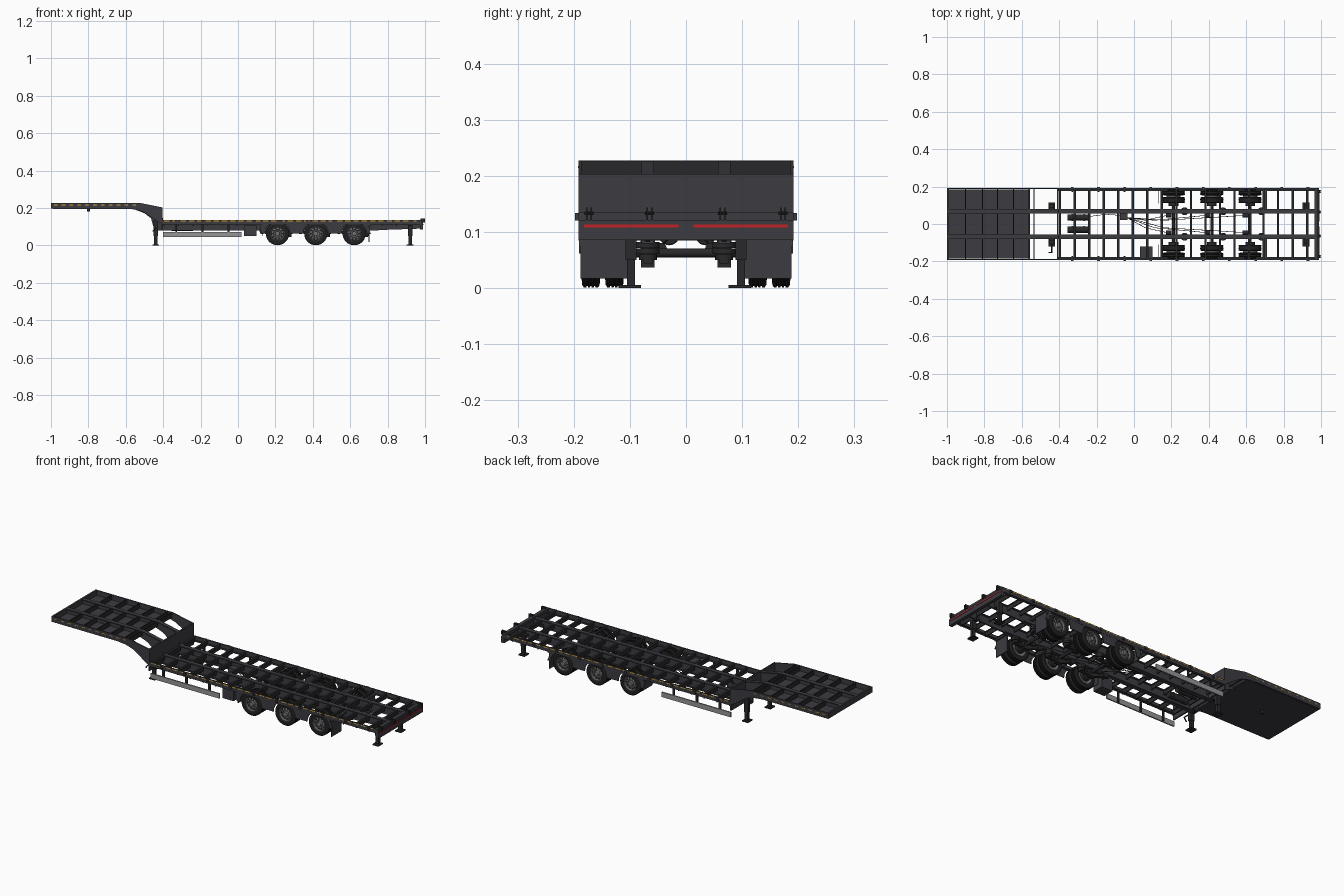
import bpy, bmesh, math
from mathutils import Vector, Matrix

if "Cube" in bpy.data.objects:
    bpy.data.objects.remove(bpy.data.objects["Cube"])


def material(name, r, g, b):
    m = bpy.data.materials.new(name)
    m.diffuse_color = (r, g, b, 1)
    m.use_nodes = True
    m.node_tree.nodes["Principled BSDF"].inputs["Base Color"].default_value = m.diffuse_color
    return m


FRAME = material("charcoal paint", 0.045, 0.043, 0.052)
BLACK = material("black steel", 0.022, 0.022, 0.024)
RUBBER = material("tyre rubber", 0.014, 0.014, 0.015)
RIM = material("wheel grey", 0.17, 0.17, 0.18)
ALU = material("aluminium", 0.30, 0.30, 0.31)
RED = material("red reflector", 0.55, 0.015, 0.02)
YELLOW = material("yellow reflector", 0.75, 0.42, 0.04)

SIDES = (-1, 1)
WHEELS = (0.211, 0.416, 0.621)
HUB_Z, TYRE_R, BEAM_Y = 0.063, 0.062, 0.068


class Part:
    """Collects simple solids into one object."""
    def __init__(self):
        self.bm = bmesh.new()

    def box(self, x0, x1, y0, y1, z0, z1):
        m = Matrix.Translation(((x0 + x1) / 2, (y0 + y1) / 2, (z0 + z1) / 2)) @ \
            Matrix.Diagonal((abs(x1 - x0), abs(y1 - y0), abs(z1 - z0), 1))
        bmesh.ops.create_cube(self.bm, size=1, matrix=m)

    def prism(self, pts, y0, y1):
        """Extrude an x-z outline from y0 to y1."""
        a = [self.bm.verts.new((x, y0, z)) for x, z in pts]
        b = [self.bm.verts.new((x, y1, z)) for x, z in pts]
        self.bm.faces.new(a)
        self.bm.faces.new(b[::-1])
        for i in range(len(pts)):
            j = (i + 1) % len(pts)
            self.bm.faces.new((a[j], a[i], b[i], b[j]))

    def cyl(self, p, q, r, r2=None, n=16):
        p, q = Vector(p), Vector(q)
        rot = (q - p).to_track_quat('Z', 'Y').to_matrix().to_4x4()
        bmesh.ops.create_cone(self.bm, cap_ends=True, segments=n, radius1=r,
                              radius2=r if r2 is None else r2, depth=(q - p).length,
                              matrix=Matrix.Translation((p + q) / 2) @ rot)

    def lathe(self, prof, cx, cz, s=1, n=36, closed=True):
        """Spin (radius, y) points about a y axis through cx, cz."""
        rings = [[self.bm.verts.new((cx + r * math.cos(2 * math.pi * k / n), s * y,
                                     cz + r * math.sin(2 * math.pi * k / n)))
                  for k in range(n)] for r, y in prof]
        for i in range(len(rings) if closed else len(rings) - 1):
            a, b = rings[i], rings[(i + 1) % len(rings)]
            for k in range(n):
                self.bm.faces.new((a[k], a[(k + 1) % n], b[(k + 1) % n], b[k]))

    def done(self, name, mat, smooth=False):
        bmesh.ops.recalc_face_normals(self.bm, faces=self.bm.faces)
        me = bpy.data.meshes.new(name)
        self.bm.to_mesh(me)
        self.bm.free()
        me.materials.append(mat)
        ob = bpy.data.objects.new(name, me)
        bpy.context.collection.objects.link(ob)
        if smooth:
            bpy.ops.object.select_all(action='DESELECT')
            ob.select_set(True)
            bpy.context.view_layer.objects.active = ob
            bpy.ops.object.shade_smooth_by_angle(angle=math.radians(35))


# gooseneck: outer curved side plates
neck = [(-1, 0.228), (-0.53, 0.228), (-0.405, 0.203), (-0.405, 0.115), (-0.425, 0.125),
        (-0.445, 0.138), (-0.475, 0.16), (-0.51, 0.18), (-0.55, 0.192), (-0.6, 0.197), (-1, 0.197)]
p = Part()
for s in SIDES:
    p.prism(neck, s * 0.186, s * 0.192)
p.done("gooseneck_sides", FRAME)

# gooseneck: coupling plate, end bar and rear wall
p = Part()
p.box(-0.99, -0.56, -0.185, 0.185, 0.196, 0.201)
p.box(-1, -0.99, -0.192, 0.192, 0.197, 0.228)
p.box(-0.411, -0.403, -0.192, 0.192, 0.085, 0.204)
p.done("gooseneck_plates", FRAME)

# main beams, running from gooseneck to tail, with flanges on the deck
beam = [(-0.99, 0.226), (-0.53, 0.226), (-0.41, 0.201), (-0.40, 0.13), (0.98, 0.13), (0.98, 0.09),
        (0.75, 0.082), (-0.43, 0.082), (-0.452, 0.10), (-0.465, 0.145), (-0.5, 0.172), (-0.56, 0.195), (-0.99, 0.199)]
p = Part()
for s in SIDES:
    p.prism(beam, s * (BEAM_Y - 0.004), s * (BEAM_Y + 0.004))
    p.box(-0.405, 0.98, s * (BEAM_Y - 0.011), s * (BEAM_Y + 0.011), 0.125, 0.131)
    p.box(-0.43, 0.75, s * (BEAM_Y - 0.011), s * (BEAM_Y + 0.011), 0.080, 0.085)
    p.box(-0.99, -0.53, s * (BEAM_Y - 0.011), s * (BEAM_Y + 0.011), 0.222, 0.227)
    p.prism([(-0.53, 0.227), (-0.41, 0.202), (-0.41, 0.197), (-0.53, 0.222)],
            s * (BEAM_Y - 0.011), s * (BEAM_Y + 0.011))
p.done("main_beams", FRAME)

# cross members on gooseneck and deck
p = Part()
for x in (-0.9, -0.81, -0.73, -0.645, -0.56, -0.535):
    p.box(x - 0.003, x + 0.003, -0.186, 0.186, 0.2, 0.226)
for i in range(18):
    x = -0.395 + i * 0.0777
    p.box(x - 0.0025, x + 0.0025, -0.186, 0.186, 0.104, 0.128)
    p.box(x - 0.006, x + 0.006, -0.186, 0.186, 0.126, 0.13)
p.done("cross_members", BLACK)

# deck side rails with lashing tabs
p = Part()
for s in SIDES:
    p.box(-0.405, 0.98, s * 0.185, s * 0.192, 0.113, 0.136)
    p.box(-0.405, 0.98, s * 0.176, s * 0.192, 0.111, 0.115)
    for i in range(10):
        x = -0.33 + i * 0.14
        p.box(x - 0.007, x + 0.007, s * 0.19, s * 0.198, 0.121, 0.134)
p.done("deck_side_rails", FRAME)

# tail panel with hinges
p = Part()
p.box(0.972, 0.99, -0.192, 0.192, 0.086, 0.122)
p.box(0.965, 0.985, -0.192, 0.192, 0.12, 0.136)
p.done("tail_panel", FRAME)
p = Part()
for y in (-0.173, -0.065, 0.065, 0.173):
    for d in (-0.004, 0.004):
        p.box(0.975, 1.0, y + d - 0.0015, y + d + 0.0015, 0.122, 0.144)
    p.cyl((0.993, y - 0.008, 0.134), (0.993, y + 0.008, 0.134), 0.003, n=10)
p.done("ramp_hinges", BLACK)
p = Part()
for s in SIDES:
    p.box(0.989, 0.992, s * 0.013, s * 0.182, 0.1085, 0.1135)
p.done("tail_reflectors", RED)

# dashed side reflectors
p = Part()
for s in SIDES:
    for i in range(31):
        x = -0.395 + i * 0.044
        p.box(x, x + 0.03, s * 0.191, s * 0.1928, 0.129, 0.1335)
    for i in range(11):
        x = -0.985 + i * 0.042
        p.box(x, x + 0.02, s * 0.191, s * 0.1928, 0.214, 0.2175)
p.done("side_reflectors", YELLOW)

# tyres: twin on each side with three tread grooves
for n, (y0, y1) in enumerate(((0.111, 0.144), (0.153, 0.186))):
    w = y1 - y0
    prof = [(0.037, y0 + 0.003), (0.047, y0), (0.057, y0 + 0.001), (TYRE_R, y0 + 0.004)]
    for t in (0.3, 0.5, 0.7):
        y = y0 + w * t
        prof += [(TYRE_R, y - 0.0015), (TYRE_R - 0.003, y - 0.001),
                 (TYRE_R - 0.003, y + 0.001), (TYRE_R, y + 0.0015)]
    prof += [(TYRE_R, y1 - 0.004), (0.057, y1 - 0.001), (0.047, y1), (0.037, y1 - 0.003)]
    p = Part()
    for s in SIDES:
        for x in WHEELS:
            p.lathe(prof, x, HUB_Z, s)
    p.done(("inner", "outer")[n] + "_tyres", RUBBER, True)

# rims, hubs, hand holes and wheel nuts
rim, dark = Part(), Part()
for s in SIDES:
    for x in WHEELS:
        rim.lathe([(0.038, 0.112), (0.038, 0.184), (0.035, 0.184), (0.033, 0.172), (0.022, 0.176),
                   (0.019, 0.172), (0.013, 0.172), (0.012, 0.186), (0.0001, 0.187),
                   (0.0001, 0.114), (0.03, 0.114)], x, HUB_Z, s)
        for k in range(10):
            a = 2 * math.pi * k / 10
            c, d = math.cos(a), math.sin(a)
            q = (x + 0.028 * c, HUB_Z + 0.028 * d)
            dark.cyl((q[0], s * 0.172, q[1]), (q[0], s * 0.1755, q[1]), 0.0042, n=10)
            q = (x + 0.0162 * c, HUB_Z + 0.0162 * d)
            rim.cyl((q[0], s * 0.171, q[1]), (q[0], s * 0.176, q[1]), 0.0018, n=6)
rim.done("wheel_rims", RIM, True)
dark.done("rim_holes", RUBBER)

# axles, brake drums, trailing arms, hangers and air springs
p = Part()
for x in WHEELS:
    p.cyl((x, -0.12, HUB_Z), (x, 0.12, HUB_Z), 0.008)
    for s in SIDES:
        y = s * BEAM_Y
        p.cyl((x, s * 0.095, HUB_Z), (x, s * 0.125, HUB_Z), 0.026, n=24)
        p.prism([(x - 0.085, 0.082), (x + 0.02, 0.056), (x + 0.075, 0.05), (x + 0.075, 0.044),
                 (x - 0.02, 0.044), (x - 0.085, 0.07)], y - 0.008, y + 0.008)
        p.box(x - 0.015, x + 0.015, y - 0.012, y + 0.012, 0.037, 0.075)
        p.prism([(x - 0.1, 0.085), (x - 0.065, 0.085), (x - 0.075, 0.062), (x - 0.09, 0.062)],
                y - 0.013, y + 0.013)
        p.cyl((x - 0.04, s * 0.045, 0.07), (x - 0.01, s * 0.045, 0.07), 0.011)
        for z0, r in ((0.05, 0.016), (0.061, 0.021), (0.072, 0.021)):
            p.cyl((x + 0.06, y, z0), (x + 0.06, y, z0 + 0.01), r, n=20)
p.done("axles_and_suspension", BLACK, True)

# skirts between the wheels with round cut-outs
p = Part()
outline = [(0.69, 0.114), (0.13, 0.114), (0.115, 0.1), (0.125, 0.062)]
for x in WHEELS:
    for k in range(13):
        a = math.pi * (1 - k / 12)
        outline.append((x + 0.067 * math.cos(a), min(0.111, HUB_Z + 0.067 * math.sin(a))))
outline.append((0.71, 0.062))
for s in SIDES:
    p.prism(outline, s * 0.187, s * 0.191)
p.done("wheel_skirts", FRAME)

# mud flaps
p = Part()
for s in SIDES:
    p.box(0.697, 0.702, s * 0.105, s * 0.188, 0.017, 0.115)
    p.box(0.69, 0.71, s * 0.07, s * 0.188, 0.104, 0.114)
    p.box(0.128, 0.132, s * 0.11, s * 0.188, 0.05, 0.112)
p.done("mud_flaps", FRAME)

# side guards and their hangers
p, q = Part(), Part()
for s in SIDES:
    p.box(-0.402, 0.018, s * 0.18, s * 0.187, 0.044, 0.071)
    for x in (-0.33, -0.19, -0.05):
        q.box(x - 0.005, x + 0.005, s * 0.172, s * 0.18, 0.045, 0.114)
p.done("side_guards", ALU)
q.done("side_guard_hangers", BLACK)

# landing legs front and rear, with crank handle
p = Part()
for s in SIDES:
    for x, top in ((-0.44, 0.135), (0.92, 0.11)):
        y = s * 0.098
        p.box(x - 0.012, x + 0.012, y - 0.01, y + 0.01, 0.05, top)
        p.box(x - 0.009, x + 0.009, y - 0.0075, y + 0.0075, 0.005, 0.06)
        p.box(x - 0.018, x + 0.018, y - 0.022, y + 0.018, 0, 0.006)
        p.box(x - 0.012, x + 0.012, s * 0.06, y, 0.09, 0.108)
p.cyl((-0.44, -0.1, 0.095), (-0.44, -0.155, 0.095), 0.003, n=8)
p.cyl((-0.44, -0.152, 0.095), (-0.455, -0.152, 0.075), 0.003, n=8)
p.done("landing_legs", BLACK)

# tool box, air tanks, valve block, coupling pin
p = Part()
p.box(0.032, 0.1, -0.182, -0.12, 0.05, 0.11)
p.box(-0.075, -0.035, 0.022, 0.058, 0.085, 0.11)
p.done("tool_box_and_valves", FRAME)
p = Part()
for y in (-0.03, 0.035):
    p.cyl((-0.355, y, 0.095), (-0.24, y, 0.095), 0.017, n=24)
    for x in (-0.33, -0.265):
        p.cyl((x - 0.004, y, 0.095), (x + 0.004, y, 0.095), 0.0185, n=24)
p.cyl((-0.8, 0, 0.197), (-0.8, 0, 0.182), 0.008)
p.done("air_tanks_and_coupling_pin", BLACK, True)

# air lines
cu = bpy.data.curves.new("air_lines", 'CURVE')
cu.dimensions, cu.bevel_depth, cu.bevel_resolution = '3D', 0.0015, 1
paths = [((-0.24, 0.04, 0.1), (-0.15, 0.052, 0.1), (-0.06, 0.045, 0.1))]
for i, x in enumerate(WHEELS):
    for s in SIDES:
        paths.append(((-0.04, 0.035, 0.1), (0.06 + 0.05 * i, s * 0.02, 0.1), (x - 0.04, s * 0.045, 0.075)))
for path in paths:
    sp = cu.splines.new('POLY')
    sp.points.add(len(path) - 1)
    for pt, co in zip(sp.points, path):
        pt.co = (*co, 1)
cu.materials.append(BLACK)
bpy.context.collection.objects.link(bpy.data.objects.new("air_lines", cu))
